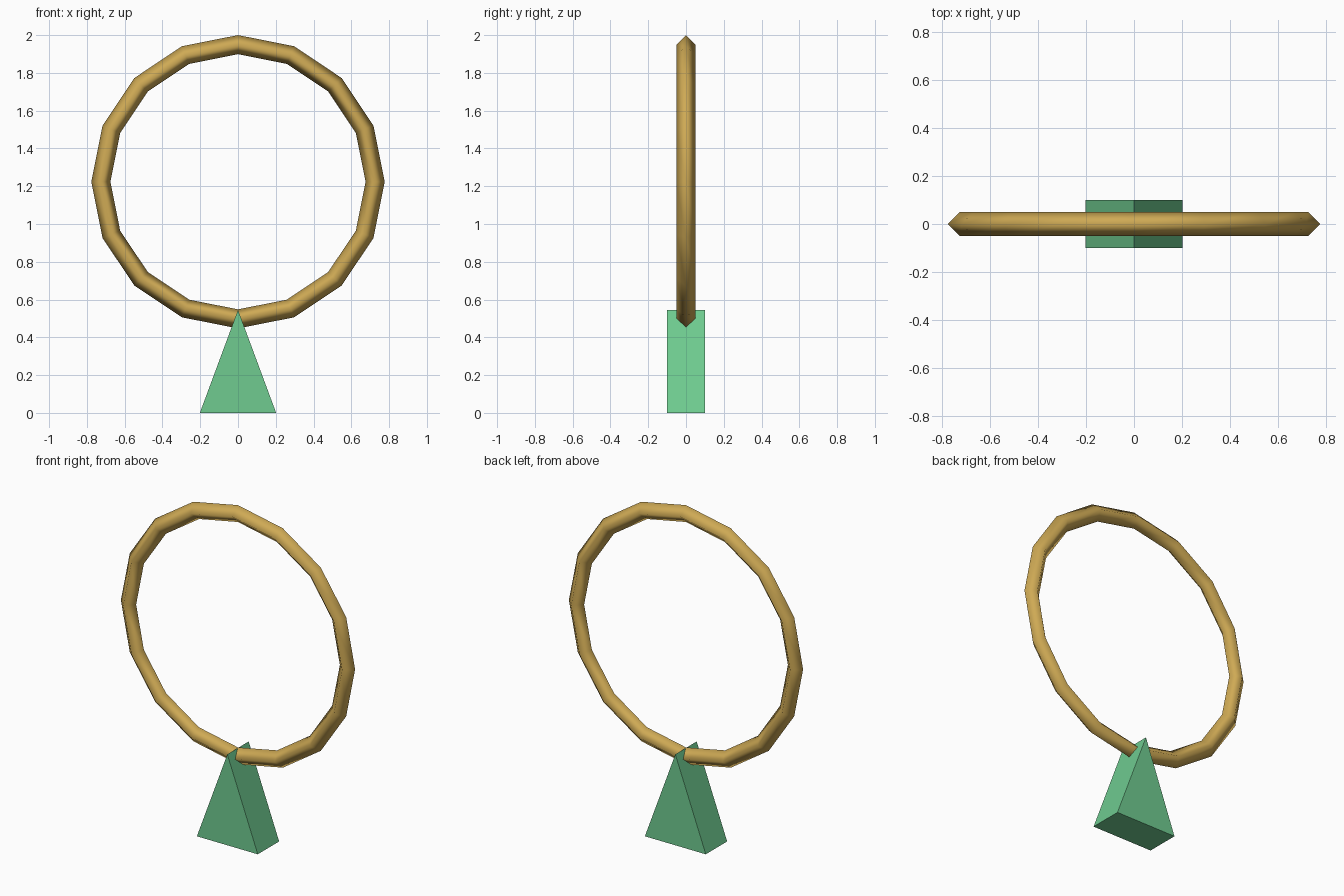
import bpy
import bmesh
from math import radians

if "Cube" in bpy.data.objects:
    bpy.data.objects.remove(bpy.data.objects["Cube"])


def finish(obj, name, color):
    obj.name = name
    mat = bpy.data.materials.new(name + "_material")
    mat.diffuse_color = (*color, 1)
    mat.use_nodes = True
    mat.node_tree.nodes["Principled BSDF"].inputs["Base Color"].default_value = mat.diffuse_color
    obj.data.materials.append(mat)


# Upright hoop: 16 segments, diamond cross-section, smooth shaded
bpy.ops.mesh.primitive_torus_add(
    major_segments=16, minor_segments=4, major_radius=0.726, minor_radius=0.0505,
    location=(0, 0, 1.2235), rotation=(radians(90), 0, 0))
bpy.ops.object.shade_smooth()
finish(bpy.context.object, "hoop", (0.62, 0.40, 0.09))

# Triangular prism stand: front profile extruded along y, flat faces
half_width, half_depth, height = 0.202, 0.101, 0.545
bm = bmesh.new()
profile = [(-half_width, 0), (half_width, 0), (0, height)]
front = bm.faces.new([bm.verts.new((x, -half_depth, z)) for x, z in profile])
back = bmesh.ops.extrude_face_region(bm, geom=[front], use_keep_orig=True)["geom"]
bmesh.ops.translate(bm, vec=(0, 2 * half_depth, 0),
                    verts=[g for g in back if isinstance(g, bmesh.types.BMVert)])
bmesh.ops.recalc_face_normals(bm, faces=bm.faces)
mesh = bpy.data.meshes.new("stand")
bm.to_mesh(mesh)
bm.free()
stand = bpy.data.objects.new("stand", mesh)
bpy.context.collection.objects.link(stand)
finish(stand, "stand", (0.16, 0.60, 0.28))
